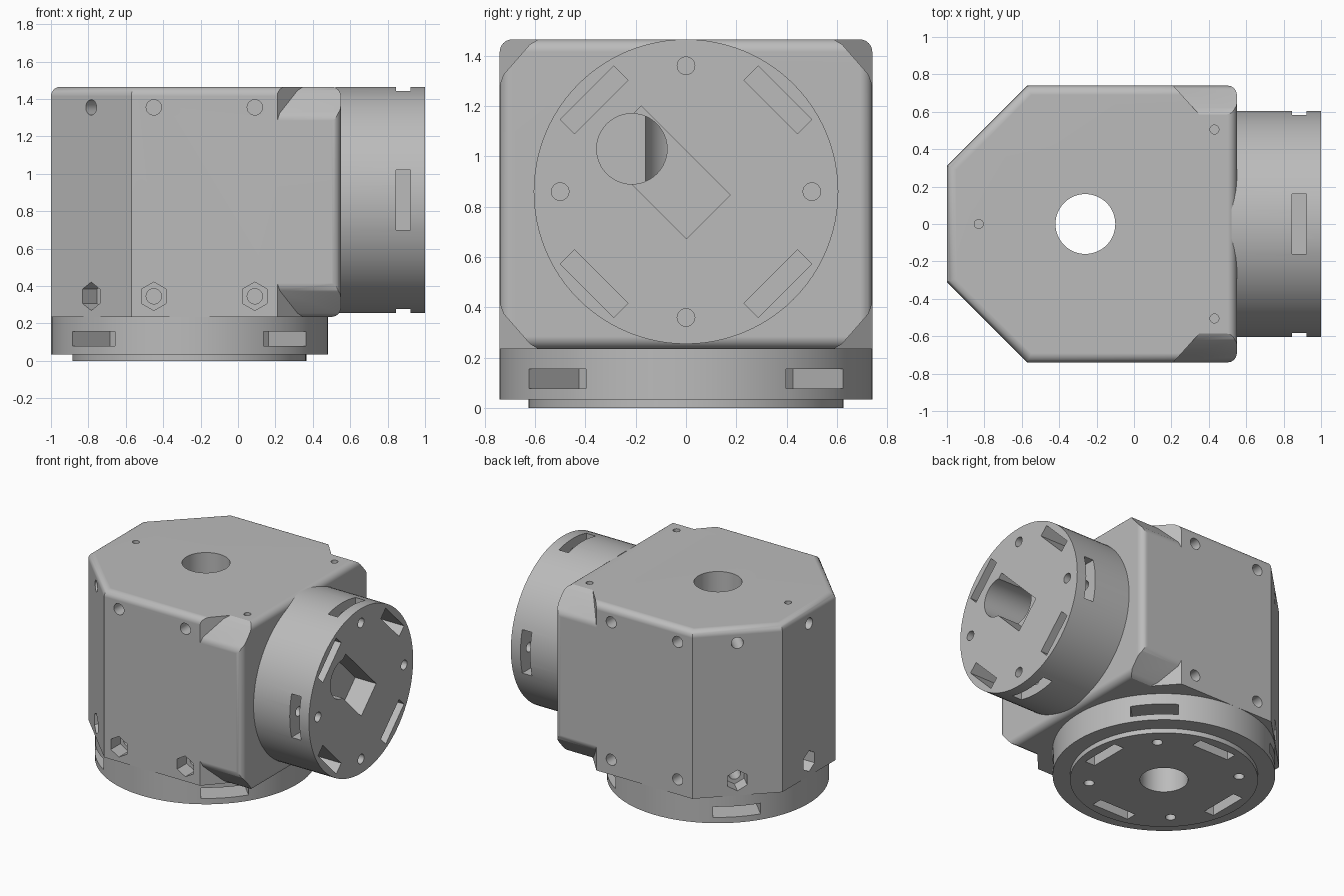
import bpy, bmesh, math
from mathutils import Vector

if "Cube" in bpy.data.objects:
    bpy.data.objects.remove(bpy.data.objects["Cube"])

X, Y, Z = Vector((1, 0, 0)), Vector((0, 1, 0)), Vector((0, 0, 1))
grey = bpy.data.materials.new("plain_grey")
grey.diffuse_color = (0.5, 0.5, 0.5, 1)
grey.use_nodes = True
grey.node_tree.nodes["Principled BSDF"].inputs["Base Color"].default_value = grey.diffuse_color


def make_object(name, bm):
    bmesh.ops.recalc_face_normals(bm, faces=bm.faces)
    me = bpy.data.meshes.new(name)
    bm.to_mesh(me)
    bm.free()
    me.materials.append(grey)
    ob = bpy.data.objects.new(name, me)
    bpy.context.scene.collection.objects.link(ob)
    return ob


def solid(loop_a, loop_b):
    """Closed solid between two matching loops of points."""
    bm = bmesh.new()
    a = [bm.verts.new(p) for p in loop_a]
    b = [bm.verts.new(p) for p in loop_b]
    bm.faces.new(a)
    bm.faces.new(b)
    n = len(a)
    for i in range(n):
        j = (i + 1) % n
        bm.faces.new((a[i], a[j], b[j], b[i]))
    bmesh.ops.recalc_face_normals(bm, faces=bm.faces)
    return bm


def prism(points, origin, d, up, depth):
    """Extrude a 2D outline (across, up) from origin along d."""
    origin, d = Vector(origin), Vector(d).normalized()
    u = d.cross(up)
    a = [origin + u * p[0] + up * p[1] for p in points]
    return solid(a, [p + d * depth for p in a])


def ngon(r, n, cx=0, cy=0):
    return [(cx + r * math.sin(2 * math.pi * i / n),
             cy + r * math.cos(2 * math.pi * i / n)) for i in range(n)]


def rect(w, h, angle=0, cx=0, cy=0):
    c, s = math.cos(angle), math.sin(angle)
    return [(cx + x * c - y * s, cy + x * s + y * c)
            for x, y in ((-w/2, -h/2), (w/2, -h/2), (w/2, h/2), (-w/2, h/2))]


# ---- main parts ----
HUB = Vector((-0.26, 0, 0))
AXIS_Z = 0.86
plan = [(-1, -0.31), (-0.57, -0.74), (0.55, -0.74),
        (0.55, 0.74), (-0.57, 0.74), (-1, 0.31)]
bm = solid([(x, y, 0.235) for x, y in plan], [(x, y, 1.465) for x, y in plan])
round_edges = [e for e in bm.edges
               if all(v.co.z > 1.4 for v in e.verts) or all(v.co.x > 0.5 for v in e.verts)]
bmesh.ops.bevel(bm, geom=round_edges, offset=0.05, offset_type='OFFSET',
                segments=6, profile=0.5, affect='EDGES', clamp_overlap=True)
body = make_object("housing", bm)
flange = make_object("bottom_flange", prism(ngon(0.74, 96), HUB + Z * 0.035, Z, Y, 0.2))
pad = make_object("bottom_pad", prism(ngon(0.625, 96), HUB, Z, Y, 0.035))
side = make_object("side_flange", prism(ngon(0.605, 96), (0.52, 0, AXIS_Z), X, Z, 0.48))
parts = [body, flange, pad, side]


def cut(targets, bm):
    cutter = make_object("cutter", bm)
    cutter.hide_render = True
    lo = [min(v.co[i] for v in cutter.data.vertices) for i in range(3)]
    hi = [max(v.co[i] for v in cutter.data.vertices) for i in range(3)]
    for ob in targets:
        vs = [v.co for v in ob.data.vertices]
        if any(hi[i] < min(v[i] for v in vs) or lo[i] > max(v[i] for v in vs)
               for i in range(3)):
            continue
        bpy.context.view_layer.objects.active = ob
        mod = ob.modifiers.new("cut", 'BOOLEAN')
        mod.operation, mod.solver, mod.object = 'DIFFERENCE', 'EXACT', cutter
        bpy.ops.object.modifier_apply(modifier=mod.name)
    bpy.data.objects.remove(cutter, do_unlink=True)


# ---- softened corner cuts beside the side flange ----
profile = [(0.8, 0.7), (0.8, 0.42), (0.745, 0.42), (0.725, 0.475),
           (0.62, 0.595), (0.57, 0.625), (0.57, 0.7)]
for sy in (-1, 1):
    for sz in (-1, 1):
        cut([body], solid(
            [(0.21 + (0.74 - y) * 0.9, sy * y, 0.85 + sz * h) for y, h in profile],
            [(0.7, sy * y, 0.85 + sz * h) for y, h in profile]))


# ---- slots and bolt holes of a flange ----
def flange_cuts(origin, d, up, radius, hole_start, slot_depth):
    u = d.cross(up)
    for k in range(4):
        a = hole_start + k * math.pi / 2
        radial = u * math.cos(a) + up * math.sin(a)
        cut(parts, prism(ngon(0.035, 24), origin + radial * 0.5 - d * 0.02, d, up, 0.32))
        cut(parts, prism(rect(0.32, 0.078), origin + d * 0.117 + radial * (radius + 0.05),
                         -radial, d, radius + 0.05 - 0.44))
        b = a + math.pi / 4
        slot = rect(0.08, 0.30, b, 0.516 * math.cos(b), 0.516 * math.sin(b))
        cut(parts, prism(slot, origin - d * 0.02, d, up, slot_depth))


flange_cuts(HUB.copy(), Z, Y, 0.74, math.pi / 4, 0.25)
flange_cuts(Vector((1, 0, AXIS_Z)), -X, Z, 0.605, 0, 1.82)

# ---- central shaft, side tunnel and angled pocket ----
cut(parts, prism(ngon(0.16, 64), HUB - Z * 0.1, Z, Y, 1.7))
cut(parts, prism(ngon(0.14, 48), (1.1, -0.215, 1.03), -X, Z, 1.36))
cut(parts, prism(rect(0.245, 0.50, math.pi / 4), (1.1, -0.088, 0.937), -X, Z, 0.27))

# ---- small holes in the top ----
for x, y in ((-0.83, 0), (0.43, 0.505), (0.43, -0.505)):
    cut([body], prism(ngon(0.024, 20), (x, y, 1.5), -Z, Y, 0.2))

# ---- wall bolt holes, upper round and lower round or hexagonal ----
S = math.sqrt(0.5)
walls = [((-0.45, -0.74), Y, True), ((0.09, -0.74), Y, True),
         ((-0.45, 0.74), -Y, False), ((0.09, 0.74), -Y, False),
         ((-0.785, -0.525), Vector((S, S, 0)), True),
         ((-0.785, 0.525), Vector((S, -S, 0)), True),
         ((-1, 0), X, True)]
for (x, y), d, hexed in walls:
    for z in (1.355, 0.345):
        start = Vector((x, y, z)) - d * 0.02
        cut([body], prism(ngon(0.041, 24), start, d, Z, 0.32))
        if hexed and z < 1:
            cut([body], prism(ngon(0.076, 6), start, d, Z, 0.13))

# ---- shading ----
for ob in parts:
    bpy.ops.object.select_all(action='DESELECT')
    ob.select_set(True)
    bpy.context.view_layer.objects.active = ob
    bpy.ops.object.shade_smooth_by_angle(angle=math.radians(28))
    mod = ob.modifiers.new("even_normals", 'WEIGHTED_NORMAL')
    mod.keep_sharp = True
